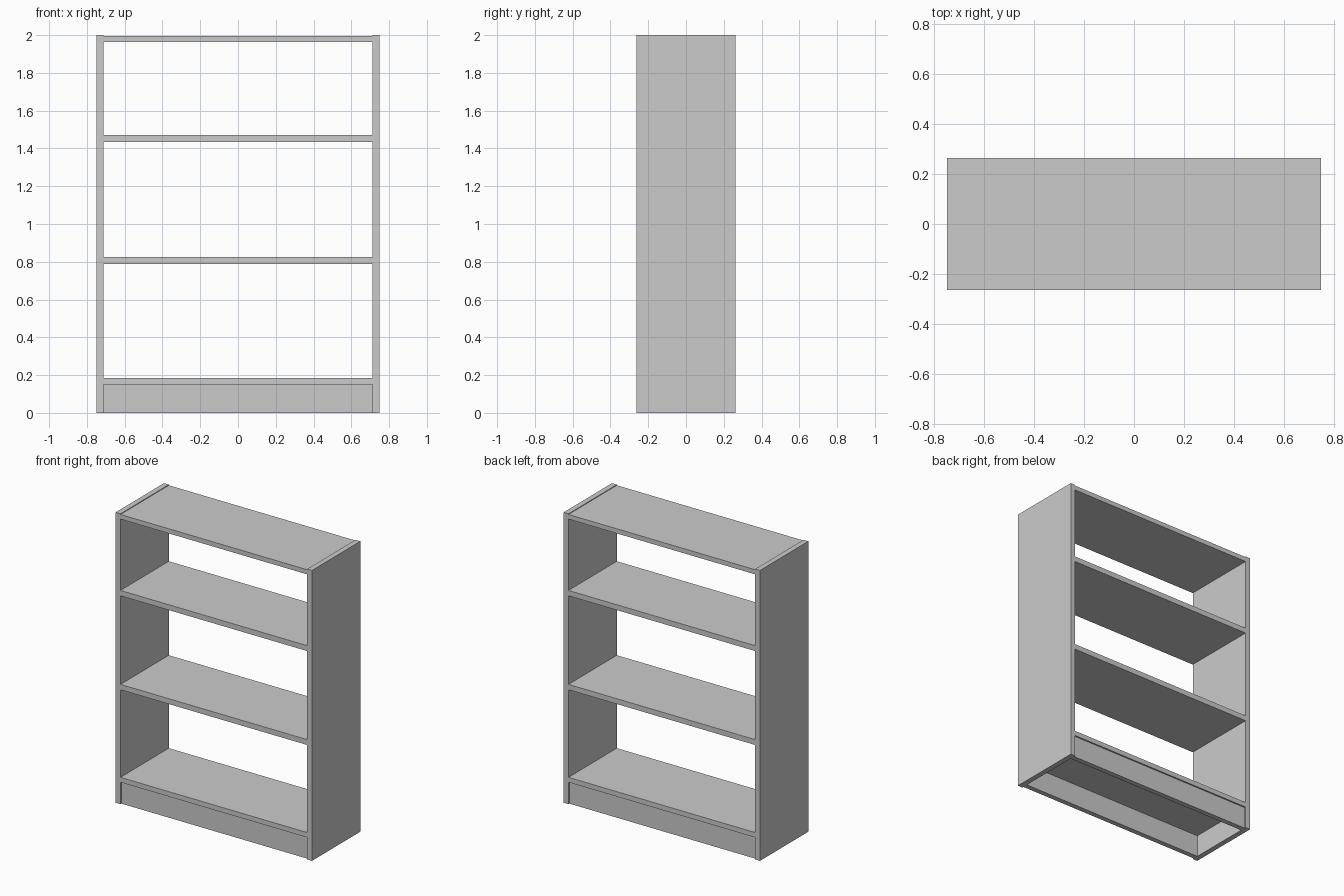
import bpy

if "Cube" in bpy.data.objects:
    bpy.data.objects.remove(bpy.data.objects["Cube"])

W, D, H = 0.748, 0.263, 2.0   # half width, half depth, height
INNER = 0.711                 # inner face of the side panels


def box(name, x0, x1, y0, y1, z0, z1):
    bpy.ops.mesh.primitive_cube_add(size=1, location=((x0 + x1) / 2, (y0 + y1) / 2, (z0 + z1) / 2))
    ob = bpy.context.object
    ob.name = name
    ob.scale = (x1 - x0, y1 - y0, z1 - z0)
    bpy.ops.object.transform_apply(location=False, rotation=False, scale=True)
    return ob


# Side panels
box("left_side", -W, -INNER, -D, D, 0, H)
box("right_side", INNER, W, -D, D, 0, H)

# Shelves, with the top board sitting just below the side tops
for name, z0, z1 in (("bottom_shelf", 0.151, 0.185), ("lower_shelf", 0.788, 0.825),
                     ("upper_shelf", 1.435, 1.472), ("top_board", 1.963, 1.995)):
    box(name, -INNER, INNER, -D, D, z0, z1)

# Slightly recessed kick boards, front and back
box("front_kick_board", -INNER, INNER, -D + 0.01, -D + 0.045, 0, 0.151)
box("back_kick_board", -INNER, INNER, D - 0.045, D - 0.01, 0, 0.151)
